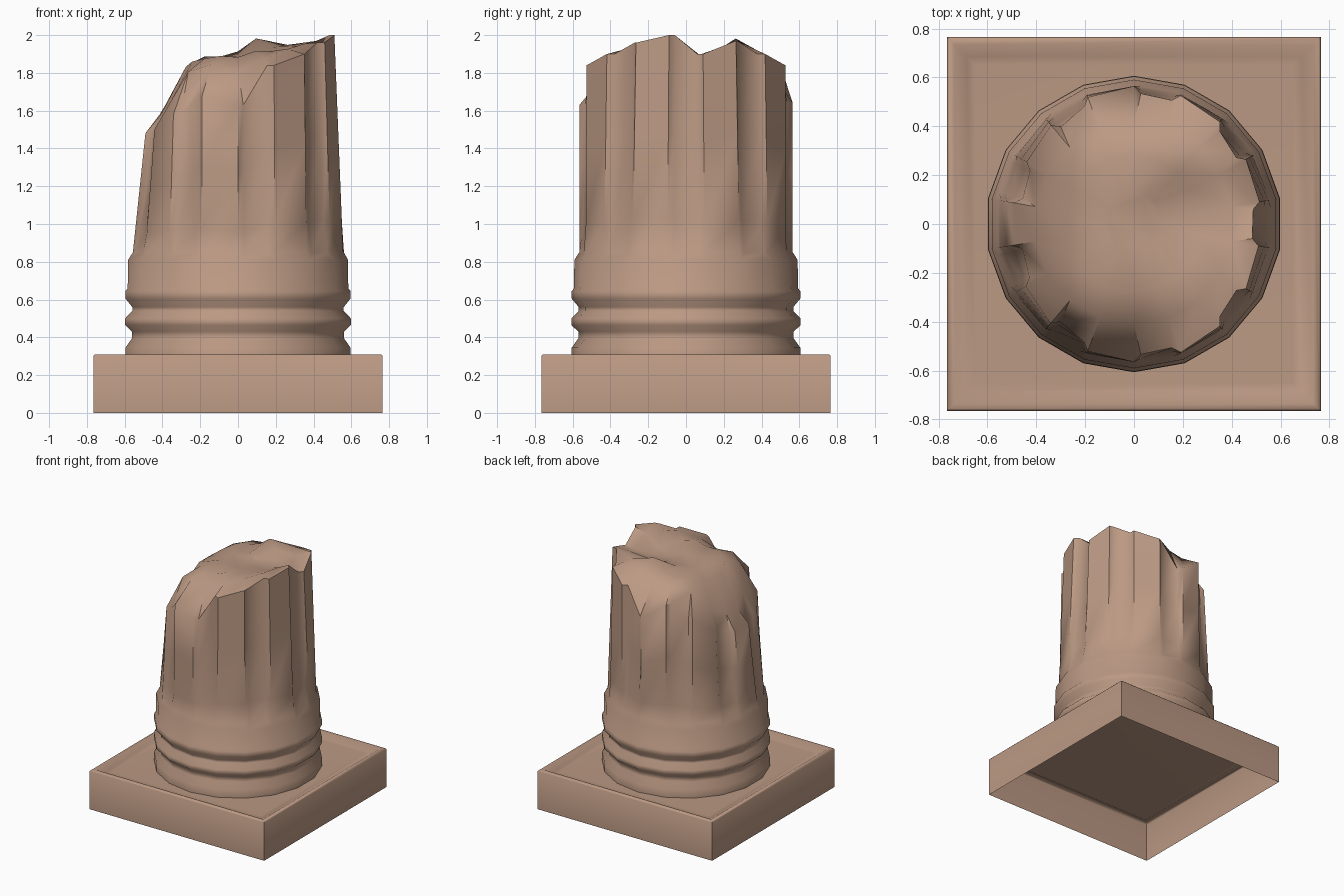
import bpy, bmesh, math, random

if "Cube" in bpy.data.objects:
    bpy.data.objects.remove(bpy.data.objects["Cube"])

random.seed(4)
stone = bpy.data.materials.new("stone")
stone.diffuse_color = (0.5, 0.32, 0.23, 1)
stone.use_nodes = True
stone.node_tree.nodes["Principled BSDF"].inputs["Base Color"].default_value = stone.diffuse_color


def loft(name, rings, angle):
    """Skin closed rings of points, cap the last one, leave the first open."""
    bm = bmesh.new()
    loops = [[bm.verts.new(p) for p in ring] for ring in rings]
    n = len(loops[0])
    for a, b in zip(loops, loops[1:]):
        for i in range(n):
            j = (i + 1) % n
            bm.faces.new((a[i], a[j], b[j], b[i]))
    bm.faces.new(loops[-1])
    bmesh.ops.remove_doubles(bm, verts=bm.verts, dist=0.0005)
    bmesh.ops.triangulate(bm, faces=[f for f in bm.faces if len(f.verts) > 4])
    me = bpy.data.meshes.new(name)
    bm.to_mesh(me)
    bm.free()
    me.materials.append(stone)
    ob = bpy.data.objects.new(name, me)
    bpy.context.collection.objects.link(ob)
    bpy.ops.object.select_all(action='DESELECT')
    ob.select_set(True)
    bpy.context.view_layer.objects.active = ob
    bpy.ops.object.shade_smooth_by_angle(angle=math.radians(angle))
    return ob


def polar(r, deg, z):
    a = math.radians(deg)
    return (r * math.cos(a), r * math.sin(a), z)


# Plinth: square block, open below, with a shallow dish in its top
profile = [(0.765, 0), (0.765, 0.302), (0.757, 0.31), (0.735, 0.31),
           (0.685, 0.282), (0.65, 0.28)]
loft("plinth", [[(-s, -s, z), (s, -s, z), (s, s, z), (-s, s, z)]
                for s, z in profile], 50)

# Column: 18 sides, every corner doubled so that alternate sides can sink as flutes
ANGLES = [10 + 20 * k for k in range(18)]
RIM = [1.90, 1.97, 1.90, 1.84, 1.64, 1.78, 1.65, 1.54, 1.48,
       1.48, 1.50, 1.58, 1.68, 1.63, 1.84, 1.90, 1.96, 2.00]
OUTER = [1.90, 1.95, 1.95, 1.92, 1.87, 1.86, 1.82, 1.67, 1.59,
         1.59, 1.65, 1.81, 1.85, 1.82, 1.88, 1.92, 1.95, 1.96]
INNER = [1.88, 1.90, 1.94, 1.98, 1.91, 1.88, 1.88, 1.86, 1.83,
         1.83, 1.86, 1.88, 1.89, 1.89, 1.91, 1.91, 1.91, 1.90]


def plain_ring(r, heights):
    return [polar(r, a, z) for a, z in zip(ANGLES, heights) for _ in range(2)]


def shaft_ring(t):
    """Fluted ring a fraction t of the way from the base to the broken rim."""
    ring = []
    for k, (a, top) in enumerate(zip(ANGLES, RIM)):
        z = 0.85 + t * (top - 0.85)
        c = math.cos(math.radians(a))
        # the shaft narrows to the left and, less, to the right
        r = 0.565 - (0.11 if c < 0 else 0.042) * c * c * (z - 0.85)
        depth = 0.03 * min(1, (z - 0.85) / 0.25)
        high = polar(r, a, z)
        if k % 2 == 0:     # flute lies before this corner
            ring += [polar(r - depth, a - 3, z), high]
        else:              # flute lies after this corner
            ring += [high, polar(r - depth, a + 3, z)]
    return ring


# Moulded base of the column
base = [(0.605, 0.28), (0.605, 0.345), (0.57, 0.395), (0.57, 0.43), (0.607, 0.465),
        (0.607, 0.50), (0.568, 0.54), (0.568, 0.56), (0.605, 0.605), (0.605, 0.645),
        (0.593, 0.66), (0.591, 0.81)]
rings = [plain_ring(r, [z] * 18) for r, z in base]

# Fluted shaft
rings += [shaft_ring(t) for t in (0, 0.15, 0.55, 1)]

# Broken top surface
rough = lambda hs: [h + random.uniform(-0.008, 0.008) for h in hs]
rings.append(plain_ring(0.41, rough(OUTER)))
rings.append(plain_ring(0.28, rough(INNER)))
rings.append(plain_ring(0.12, [1.885] * 18))
loft("broken_column", rings, 48)
